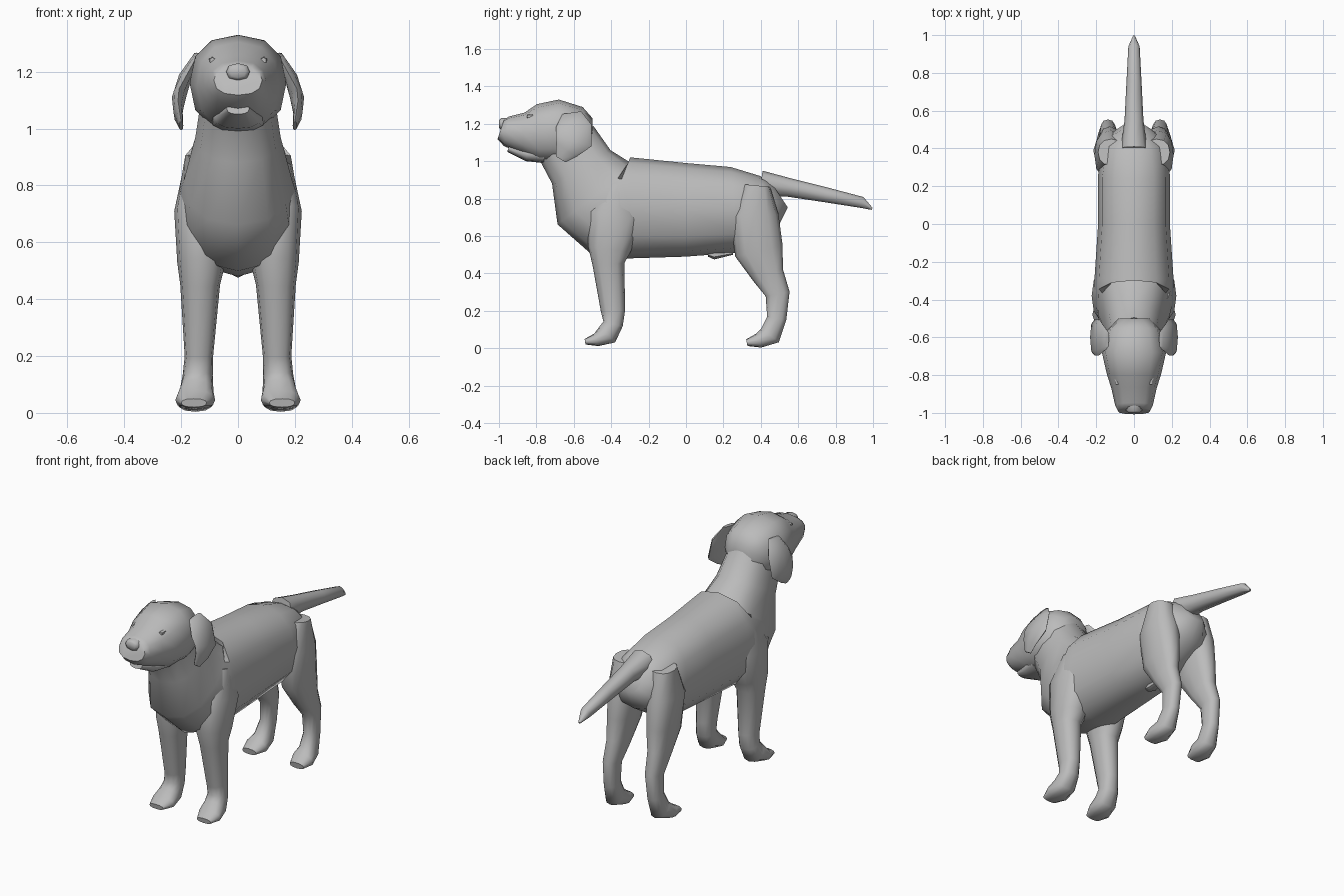
import bpy, bmesh, math
from mathutils import Vector

cube = bpy.data.objects.get("Cube")
if cube:
    bpy.data.objects.remove(cube, do_unlink=True)

GREY = (.5, .5, .5, 1)
coat = bpy.data.materials.new("grey_coat")
coat.use_nodes = True
coat.diffuse_color = GREY
coat.node_tree.nodes["Principled BSDF"].inputs["Base Color"].default_value = GREY


def soften(value, box=.85):
    """Push a sine or cosine outward so that a round section becomes slightly boxy."""
    return math.copysign(abs(value) ** box, value)


def finish(name, bm):
    """Turn the bmesh into a smooth shaded object in the coat colour."""
    bmesh.ops.recalc_face_normals(bm, faces=bm.faces)
    mesh = bpy.data.meshes.new(name)
    bm.to_mesh(mesh)
    bm.free()
    mesh.materials.append(coat)
    part = bpy.data.objects.new(name, mesh)
    bpy.context.collection.objects.link(part)
    bpy.ops.object.select_all(action="DESELECT")
    part.select_set(True)
    bpy.context.view_layer.objects.active = part
    bpy.ops.object.shade_smooth_by_angle(angle=math.radians(60))


def limb(name, stations, ratio=1, sides=12, start_x=0, end_x=0, bow=0):
    """Skin rings set square to a side-view path.

    A station is y, z, radius and, where it differs from radius * ratio, half width.
    The path drifts sideways from start_x to end_x, with an optional outward bow.
    """
    bm = bmesh.new()
    centres = [Vector((0, y, z)) for y, z, *_ in stations]
    last = len(stations) - 1
    rings = []
    for i, (y, z, radius, *width) in enumerate(stations):
        half_width = width[0] if width else radius * ratio
        along = centres[min(i + 1, last)] - centres[max(i - 1, 0)]
        across = Vector((0, -along.z, along.y)).normalized()
        t = i / last
        drift = start_x + (end_x - start_x) * t + bow * math.sin(math.pi * t)
        ring = []
        for k in range(sides):
            angle = math.tau * k / sides
            point = centres[i] + across * radius * soften(math.cos(angle))
            point.x = drift + half_width * soften(math.sin(angle))
            ring.append(bm.verts.new(point))
        rings.append(ring)
    for ring, following in zip(rings, rings[1:]):
        for k in range(sides):
            bm.faces.new((ring[k - 1], ring[k], following[k], following[k - 1]))
    bm.faces.new(rings[0])
    bm.faces.new(rings[-1])
    finish(name, bm)


def pair(name, stations, start_x, end_x, bow=0, **options):
    """Build a part on both flanks."""
    for label, side in (("left", 1), ("right", -1)):
        limb(f"{label}_{name}", stations, start_x=side * start_x,
             end_x=side * end_x, bow=side * bow, **options)


# Trunk from rump through chest to the top of the neck
limb("torso", [
    (.5, .82, .08),
    (.44, .78, .15, .16),
    (.26, .74, .23, .19),
    (0, .74, .25, .19),
    (-.3, .75, .27, .21),
    (-.4, .76, .28, .21),
    (-.48, .82, .26, .19),
    (-.56, .97, .18, .15),
    (-.64, 1.1, .17, .13),
], ratio=.8)

# Skull tapering into the muzzle, with jaw and nose
limb("head", [
    (-.5, 1.15, .08),
    (-.56, 1.15, .14),
    (-.68, 1.16, .17),
    (-.79, 1.15, .155, .145),
    (-.87, 1.15, .11, .12),
    (-.96, 1.16, .08, .1),
    (-.99, 1.17, .055, .085),
])
limb("lower_jaw", [(-.76, 1.04, .05), (-.85, 1.04, .04), (-.95, 1.07, .02)], ratio=2)
limb("nose", [(-.95, 1.2, .03), (-.99, 1.2, .03), (-1, 1.2, .02)], ratio=1.4, sides=8)

# Tail, and the small fold of skin under the belly
limb("tail", [
    (.4, .88, .07),
    (.55, .86, .05),
    (.75, .82, .04),
    (.94, .78, .03),
    (.995, .745, .006),
], sides=8)
limb("belly_fold", [(.12, .51, .02), (.15, .505, .03), (.25, .515, .015)], sides=6)

# Flat hanging ears and small eyes under the brow
pair("ear", [
    (-.61, 1.26, .05),
    (-.6, 1.19, .095),
    (-.6, 1.11, .1),
    (-.64, 1.06, .065),
    (-.67, 1.01, .03),
], start_x=.145, end_x=.2, bow=.035, ratio=.25, sides=8)
pair("eye", [(-.81, 1.24, .015), (-.85, 1.24, .01)], start_x=.09, end_x=.09, sides=6)

# Legs from inside the trunk down to the toes
pair("front_leg", [
    (-.35, .87, .07),
    (-.38, .71, .15, .1),
    (-.41, .53, .115, .085),
    (-.415, .45, .085, .07),
    (-.39, .2, .065, .05),
    (-.39, .13, .053),
    (-.42, .075, .06),
    (-.48, .045, .035, .07),
    (-.54, .035, .015, .045),
], start_x=.12, end_x=.155)
pair("hind_leg", [
    (.38, .87, .07),
    (.365, .71, .13, .085),
    (.39, .52, .13, .065),
    (.44, .39, .085, .052),
    (.49, .29, .065, .042),
    (.485, .16, .052, .04),
    (.45, .07, .06, .05),
    (.39, .042, .04, .065),
    (.325, .03, .018, .045),
], start_x=.12, end_x=.155)
